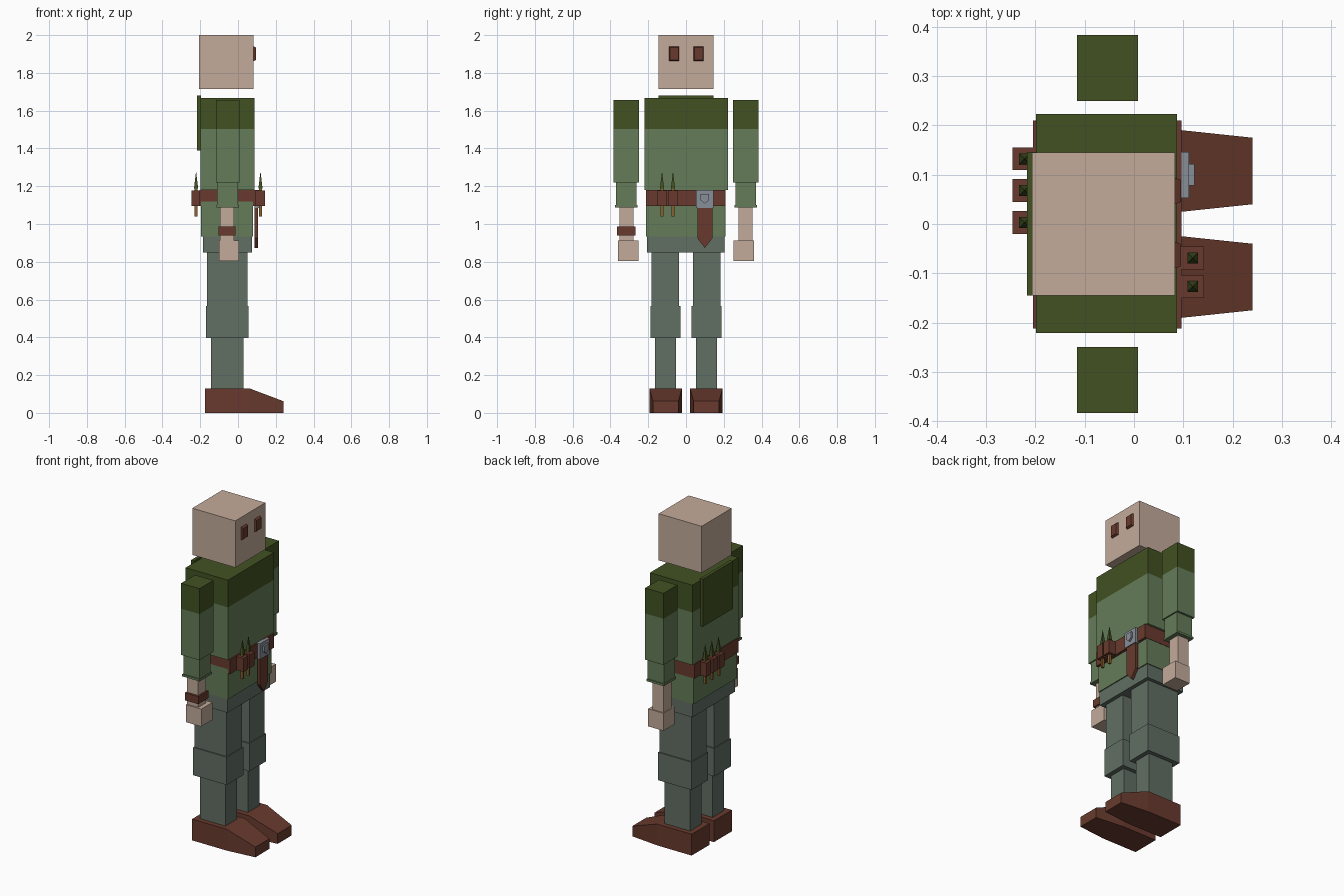
import bpy, bmesh
from mathutils import Vector

if "Cube" in bpy.data.objects:
    bpy.data.objects.remove(bpy.data.objects["Cube"])


def material(name, rgb):
    m = bpy.data.materials.new(name)
    lin = [((c / 255 + 0.055) / 1.055) ** 2.4 for c in rgb]
    m.diffuse_color = (*lin, 1)
    m.use_nodes = True
    m.node_tree.nodes["Principled BSDF"].inputs["Base Color"].default_value = m.diffuse_color
    return m


SKIN = material("skin", (196, 171, 154))
GREEN = material("tunic green", (101, 124, 88))
DARK = material("dark green", (66, 81, 34))
BROWN = material("leather brown", (104, 58, 45))
GREY = material("trouser grey green", (97, 110, 99))
STEEL = material("steel", (135, 142, 152))
GOLD = material("brass", (135, 98, 45))


def finish(name, bm, *mats):
    bmesh.ops.recalc_face_normals(bm, faces=bm.faces)
    me = bpy.data.meshes.new(name)
    bm.to_mesh(me)
    bm.free()
    for m in mats:
        me.materials.append(m)
    ob = bpy.data.objects.new(name, me)
    bpy.context.collection.objects.link(ob)
    return ob


def box(name, x, y, z, mat, split=None, upper=None):
    """Box from min/max ranges; faces above split take the upper material."""
    bm = bmesh.new()
    bmesh.ops.create_cube(bm, size=1)
    for v in bm.verts:
        v.co = Vector([r[0] + (c + 0.5) * (r[1] - r[0])
                       for c, r in zip(v.co, (x, y, z))])
    if split is None:
        return finish(name, bm, mat)
    bmesh.ops.bisect_plane(bm, geom=bm.verts[:] + bm.edges[:] + bm.faces[:],
                           plane_co=(0, 0, split), plane_no=(0, 0, 1))
    for f in bm.faces:
        f.material_index = int(f.calc_center_median().z > split)
    return finish(name, bm, mat, upper)


def plate(name, outline, x0, x1, mat, inset=1.0):
    """Extrude a (y, z) outline along x, scaling the outer face by inset."""
    bm = bmesh.new()
    n = len(outline)
    cy = sum(p[0] for p in outline) / n
    cz = sum(p[1] for p in outline) / n
    a = [bm.verts.new((x0, y, z)) for y, z in outline]
    b = [bm.verts.new((x1, cy + (y - cy) * inset, cz + (z - cz) * inset))
         for y, z in outline]
    bm.faces.new(a)
    bm.faces.new(b)
    for i in range(n):
        j = (i + 1) % n
        bm.faces.new((a[i], a[j], b[j], b[i]))
    return finish(name, bm, mat)


def rect(y0, y1, z0, z1):
    return [(y0, z0), (y1, z0), (y1, z1), (y0, z1)]


# Head and eyes
box("head", (-0.207, 0.083), (-0.145, 0.145), (1.715, 2.0), SKIN)
for side, y in (("right", -0.063), ("left", 0.067)):
    plate("eye_" + side, rect(y - 0.028, y + 0.028, 1.86, 1.942),
          0.08, 0.095, BROWN, 0.8)

# Torso with shoulder mantle, hanging hood, skirt and hips
box("torso", (-0.199, 0.087), (-0.221, 0.223), (1.18, 1.668), GREEN, 1.502, DARK)
box("hood", (-0.217, -0.197), (-0.145, 0.146), (1.39, 1.68), DARK)
box("tunic_skirt", (-0.197, 0.08), (-0.212, 0.208), (0.935, 1.12), GREEN)
box("hips", (-0.185, 0.074), (-0.207, 0.203), (0.85, 0.937), GREY)

# Belt, buckle and hanging strap
box("belt", (-0.205, 0.096), (-0.212, 0.21), (1.094, 1.181), BROWN)
plate("belt_strap", [(0.1, 0.873), (0.14, 0.925), (0.14, 1.1), (0.06, 1.1),
                     (0.06, 0.925)], 0.088, 0.106, BROWN)
box("buckle", (0.088, 0.112), (0.053, 0.146), (1.086, 1.181), STEEL)
plate("buckle_shield", [(0.1, 1.108), (0.122, 1.125), (0.122, 1.16),
                        (0.078, 1.16), (0.078, 1.125)], 0.11, 0.123, STEEL)

# Belt loops, each holding a pointed dart
for i, (x, y) in enumerate([(0.119, -0.127), (0.119, -0.069), (-0.222, 0.132),
                            (-0.222, 0.068), (-0.222, 0.003)]):
    box(f"dart_loop_{i}", (x - 0.024, x + 0.023), (y - 0.023, y + 0.023),
        (1.095, 1.178), BROWN)
    box(f"dart_shaft_{i}", (x - 0.007, x + 0.007), (y - 0.007, y + 0.007),
        (1.04, 1.192), GOLD)
    bm = bmesh.new()
    tip = bm.verts.new((x, y, 1.28))
    ring = [bm.verts.new((x + dx, y + dy, 1.188)) for dx, dy in
            ((-0.011, -0.011), (0.011, -0.011), (0.011, 0.011), (-0.011, 0.011))]
    bm.faces.new(ring)
    for k in range(4):
        bm.faces.new((ring[k], ring[(k + 1) % 4], tip))
    finish(f"dart_tip_{i}", bm, DARK)

# Arms and legs, mirrored across y
for side, s in (("right", -1), ("left", 1)):
    def limb(part, x, y, z, mat, split=None, upper=None):
        box(f"{part}_{side}", x, sorted((s * y[0], s * y[1])), z, mat, split, upper)

    limb("sleeve", (-0.116, 0.008), (0.249, 0.383), (1.22, 1.657), GREEN, 1.502, DARK)
    limb("lower_sleeve", (-0.11, 0.0), (0.263, 0.37), (1.095, 1.22), GREEN)
    limb("cuff", (-0.114, 0.004), (0.257, 0.376), (1.087, 1.1), GREEN)
    limb("forearm", (-0.096, -0.022), (0.278, 0.353), (0.9, 1.09), SKIN)
    limb("hand", (-0.1, 0.004), (0.252, 0.36), (0.805, 0.912), SKIN)
    limb("thigh", (-0.165, 0.051), (0.036, 0.182), (0.565, 0.85), GREY)
    limb("knee", (-0.17, 0.056), (0.029, 0.189), (0.397, 0.567), GREY)
    limb("shin", (-0.142, 0.029), (0.053, 0.164), (0.125, 0.4), GREY)

    # Shoe: straight heel, then a toe that narrows and slopes down
    bm = bmesh.new()
    rings = []
    for x, y0, y1, h in ((-0.174, 0.021, 0.194, 0.13), (0.06, 0.021, 0.194, 0.13),
                         (0.24, 0.04, 0.175, 0.062)):
        rings.append([bm.verts.new((x, s * y, z)) for y, z in
                      ((y0, 0), (y1, 0), (y1, h), (y0, h))])
    bm.faces.new(rings[0])
    bm.faces.new(rings[-1])
    for a, b in zip(rings, rings[1:]):
        for k in range(4):
            bm.faces.new((a[k], a[(k + 1) % 4], b[(k + 1) % 4], b[k]))
    finish("shoe_" + side, bm, BROWN)

# Wristband on one arm only
box("wristband", (-0.103, -0.012), (-0.366, -0.268), (0.94, 0.986), BROWN)
